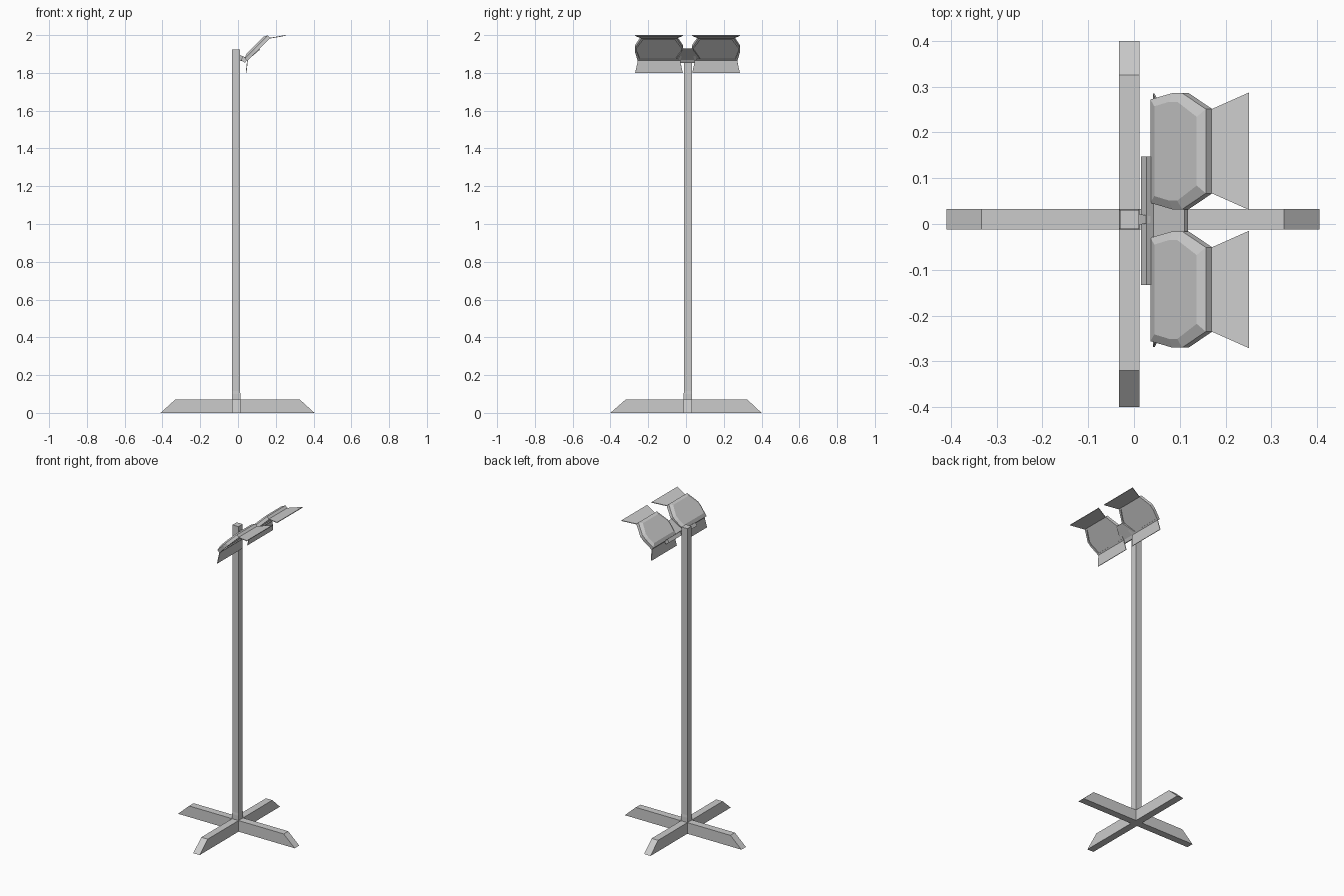
import bpy, bmesh, math
from mathutils import Vector

if "Cube" in bpy.data.objects:
    bpy.data.objects.remove(bpy.data.objects["Cube"])

CX, CY = -0.01, 0.01            # pole axis
S = math.sqrt(0.5)


def loft(name, rings):
    """Closed solid through a list of equal-length vertex rings."""
    bm = bmesh.new()
    rows = [[bm.verts.new(p) for p in r] for r in rings]
    n = len(rows[0])
    for a, b in zip(rows, rows[1:]):
        for i in range(n):
            j = (i + 1) % n
            bm.faces.new((a[i], a[j], b[j], b[i]))
    bm.faces.new(rows[0])
    bm.faces.new(rows[-1])
    bmesh.ops.recalc_face_normals(bm, faces=bm.faces)
    me = bpy.data.meshes.new(name)
    bm.to_mesh(me)
    bm.free()
    ob = bpy.data.objects.new(name, me)
    bpy.context.collection.objects.link(ob)
    return ob


def rect(cx, cy, z, h):
    return [(cx - h, cy - h, z), (cx + h, cy - h, z),
            (cx + h, cy + h, z), (cx - h, cy + h, z)]


def plate(name, a, b, wa, wb, y, t=0.004):
    """Thin trapezoid running from point a to b in the xz plane."""
    a, b = Vector((a[0], y, a[1])), Vector((b[0], y, b[1]))
    d = (b - a).normalized()
    off = Vector((-d.z, 0, d.x)) * t / 2
    Y = Vector((0, 1, 0))
    ring = [a - Y * wa, a + Y * wa, b + Y * wb, b - Y * wb]
    return loft(name, [[p - off for p in ring], [p + off for p in ring]])


# Crossed feet with sloped ends
def foot(name, lo, hi, top_lo, top_hi, along_x):
    prof = [(lo, 0), (hi, 0), (top_hi, 0.07), (top_lo, 0.07)]
    h = 0.0225
    if along_x:
        return loft(name, [[(p, CY + s * h, z) for p, z in prof] for s in (-1, 1)])
    return loft(name, [[(CX + s * h, p, z) for p, z in prof] for s in (-1, 1)])


foot("foot_side_to_side", -0.41, 0.405, -0.333, 0.328, True)
foot("foot_front_to_back", -0.40, 0.40, -0.32, 0.325, False)

# Upright pole with slightly wider socket
loft("pole", [rect(CX, CY, 0.0, 0.0225), rect(CX, CY, 0.10, 0.0225),
              rect(CX, CY, 0.115, 0.021), rect(CX, CY, 1.925, 0.021)])

# Arm from pole to cross bar
loft("bracket_arm", [[(x, CY - w, zc - h), (x, CY + w, zc - h),
                      (x, CY + w, zc + h), (x, CY - w, zc + h)]
                     for x, w, zc, h in ((0.0, 0.014, 1.88, 0.02),
                                         (0.036, 0.007, 1.875, 0.008))])

# Tilted cross bar carrying both lamps
bar = [(0.015, 1.868), (0.037, 1.853), (0.049, 1.872), (0.027, 1.888)]
loft("cross_bar", [[(x, CY - 0.003 + s * 0.14, z) for x, z in bar] for s in (-1, 1)])

# Web plate between the lamps
plate("lamp_web", (0.046, 1.872), (0.114, 1.928), 0.07, 0.026, CY, 0.012)


# Lamp heads: u runs up the slope, n points to the back
def head_ring(y, n, outline):
    pts = [(u, w) for u, w in outline] + [(u, -w) for u, w in reversed(outline)]
    return [(0.05 + S * (u - n), y + w, 1.863 + S * (u + n)) for u, w in pts]


rim = [(0.0, 0.113), (0.068, 0.127), (0.098, 0.127), (0.171, 0.092)]
back = [(0.022, 0.098), (0.068, 0.108), (0.093, 0.108), (0.153, 0.075)]
glass = [(0.012, 0.102), (0.068, 0.117), (0.096, 0.117), (0.160, 0.083)]

for side, s in (("left", -1), ("right", 1)):
    y = 0.008 + s * 0.151
    loft("lamp_head_" + side, [head_ring(y, 0.006, glass), head_ring(y, 0.0, glass),
                               head_ring(y, 0.0, rim), head_ring(y, 0.02, rim),
                               head_ring(y, 0.03, back)])
    # Flared doors above and below
    plate("top_door_" + side, (0.170, 1.984), (0.251, 1.998), 0.092, 0.128, y)
    plate("bottom_door_" + side, (0.050, 1.865), (0.043, 1.80), 0.112, 0.126, y)
